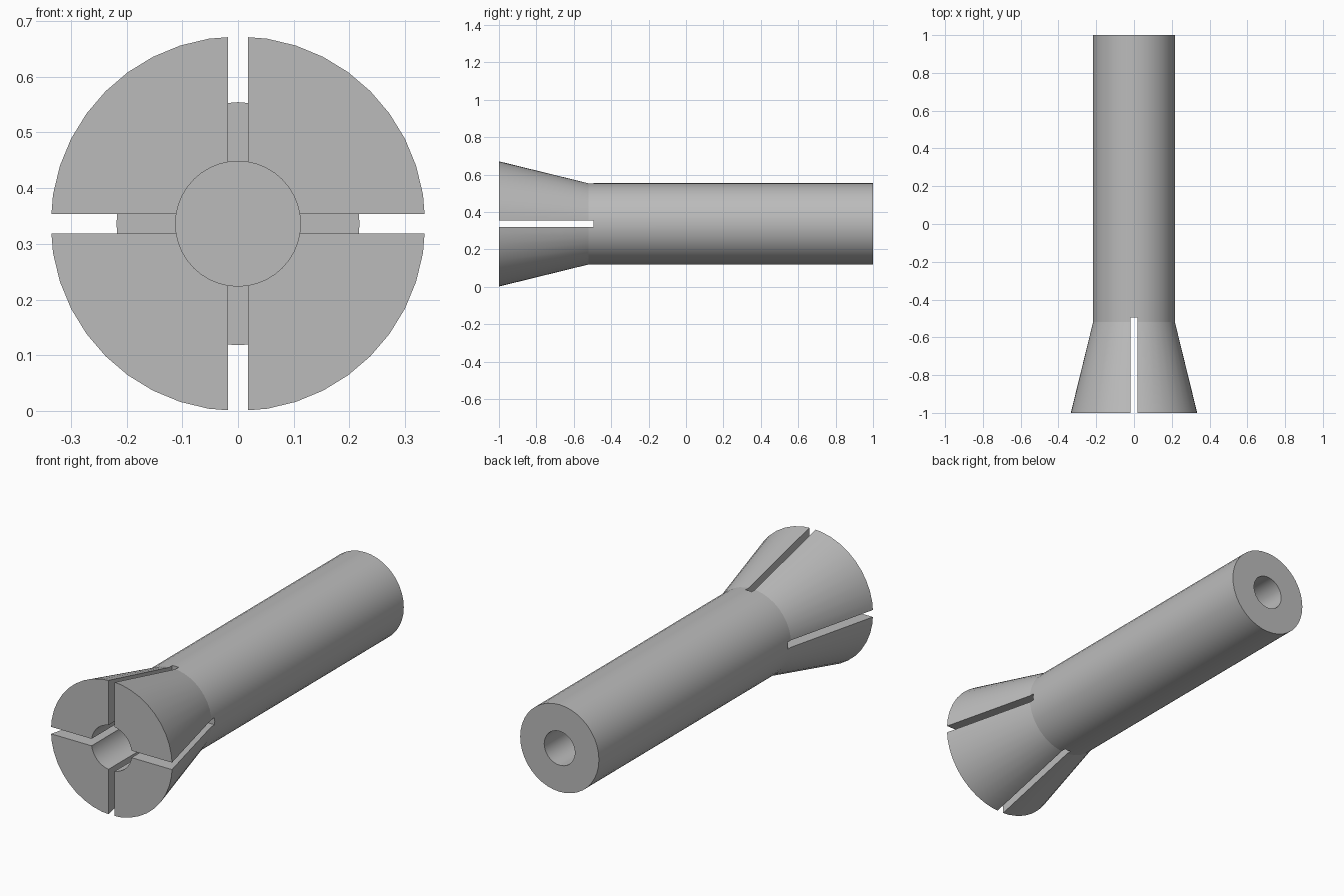
import bpy
import bmesh
from math import radians, tau
from mathutils import Vector

cube = bpy.data.objects.get("Cube")
if cube:
    bpy.data.objects.remove(cube)

AXIS = 0.336      # height of the centre line
SEGMENTS = 40

# Plain grey metal
steel = bpy.data.materials.new("grey_steel")
steel.use_nodes = True
GREY = (0.5, 0.5, 0.5, 1)
steel.diffuse_color = GREY
steel.node_tree.nodes["Principled BSDF"].inputs["Base Color"].default_value = GREY


def finish(bm, name):
    bmesh.ops.recalc_face_normals(bm, faces=bm.faces)
    mesh = bpy.data.meshes.new(name)
    bm.to_mesh(mesh)
    bm.free()
    mesh.materials.append(steel)
    obj = bpy.data.objects.new(name, mesh)
    bpy.context.collection.objects.link(obj)
    obj.location.z = AXIS
    return obj


def lathe(name, profile):
    """Turn a (radius, y) profile around the y axis."""
    bm = bmesh.new()
    verts = [bm.verts.new((r, y, 0)) for r, y in profile]
    edges = [bm.edges.new(pair) for pair in zip(verts, verts[1:])]
    bmesh.ops.spin(bm, geom=verts + edges, cent=(0, 0, 0), axis=(0, 1, 0),
                   angle=tau, steps=SEGMENTS, use_duplicate=False)
    bmesh.ops.remove_doubles(bm, verts=bm.verts, dist=0.0001)
    return finish(bm, name)


def slot_cutter(name, width, height, back):
    """Box reaching from beyond the front face to the slot end."""
    front = -1.1
    bm = bmesh.new()
    bmesh.ops.create_cube(bm, size=1)
    bmesh.ops.scale(bm, vec=(width, back - front, height), verts=bm.verts)
    bmesh.ops.translate(bm, vec=Vector((0, (back + front) / 2, 0)), verts=bm.verts)
    obj = finish(bm, name)
    obj.hide_render = True
    return obj


# Flared body with a wide front bore and a narrow rear bore
body = lathe("collet_body", [
    (0, 0), (0.112, 0), (0.112, -1), (0.336, -1), (0.218, -0.52),
    (0.218, 1), (0.085, 1), (0.085, 0.4), (0, 0.4)])

# Crossed slots through the flared end
cutters = [slot_cutter("upright_slot_cutter", 0.035, 1, -0.495),
           slot_cutter("level_slot_cutter", 1, 0.035, -0.495)]
for cutter in cutters:
    mod = body.modifiers.new(cutter.name, "BOOLEAN")
    mod.operation = "DIFFERENCE"
    mod.solver = "EXACT"
    mod.object = cutter

bpy.context.view_layer.update()
bpy.ops.object.select_all(action="DESELECT")
body.select_set(True)
bpy.context.view_layer.objects.active = body
for cutter in cutters:
    bpy.ops.object.modifier_apply(modifier=cutter.name)
for cutter in cutters:
    bpy.data.objects.remove(cutter)

# Smooth round walls, crisp rims and slot edges
bpy.ops.object.shade_smooth_by_angle(angle=radians(12))
